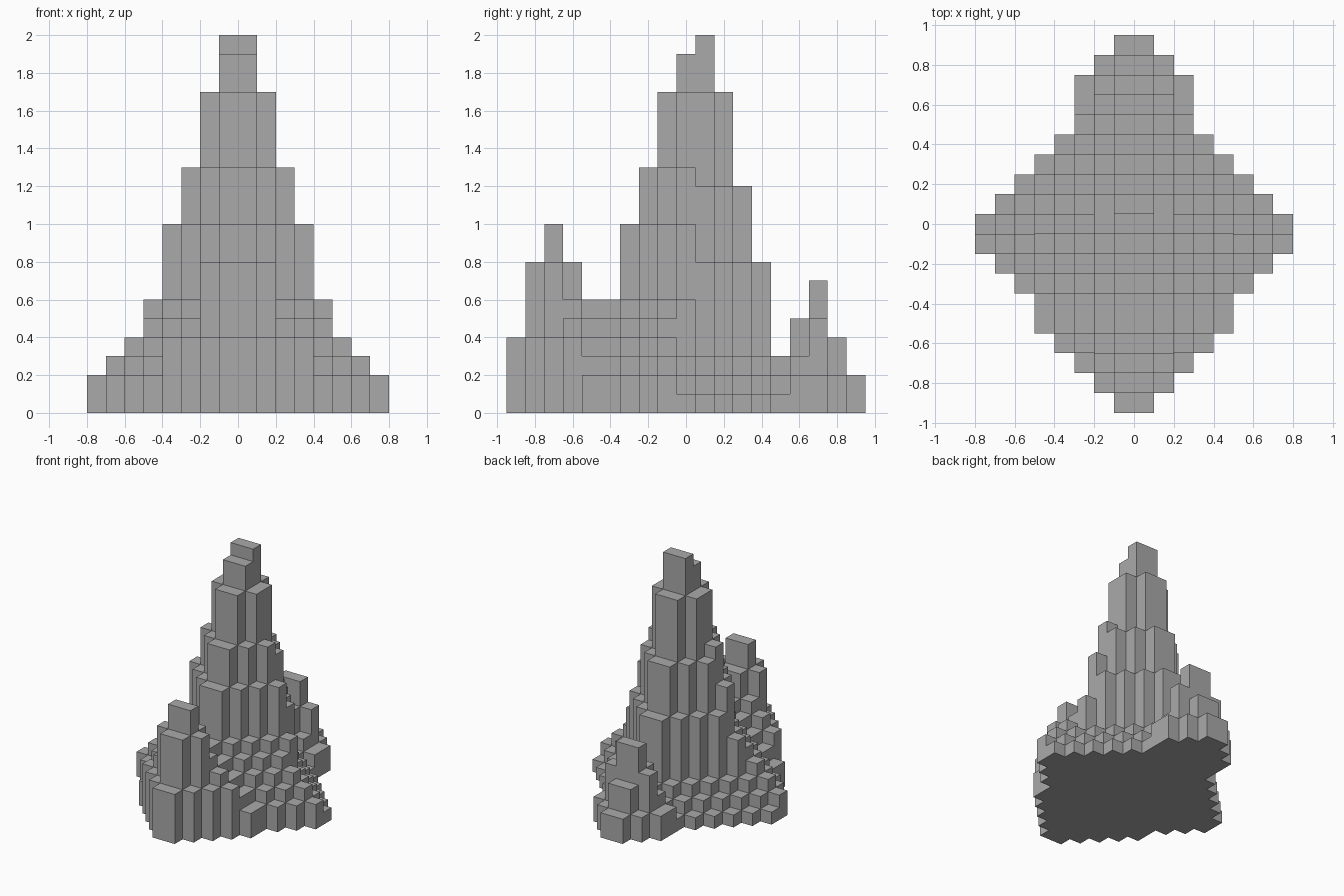
import bpy, bmesh

cube = bpy.data.objects.get("Cube")
if cube:
    bpy.data.objects.remove(cube, do_unlink=True)

CELL = 0.1          # width of one block
HALF = CELL / 2

stone = bpy.data.materials.new("stone_grey")
stone.use_nodes = True
grey = (0.4, 0.4, 0.4, 1.0)
stone.diffuse_color = grey
stone.node_tree.nodes["Principled BSDF"].inputs["Base Color"].default_value = grey

# Terrace heights (in blocks) by diamond ring around the summit
FRONT_RINGS = [19, 17, 13, 10, 6, 5, 4, 3, 2]
BACK_RINGS = [19, 20, 17, 12, 8, 3, 2, 1]

# Small hills: heights outward from the centre line, row by row away from the peak
FRONT_HILL = [[8, 6, 5, 4], [10, 8, 4], [8, 4], [4]]
BACK_HILL = [[5, 3, 2], [7, 5, 2], [4, 2], [2]]
HILL_START = 6


def ring_height(rings, index):
    return rings[index] if index < len(rings) else 0


def height(col, row):
    """Number of blocks stacked at a grid cell; zero outside the footprint."""
    side = col if col >= 0 else -col - 1
    if abs(row) >= HILL_START:
        hill = FRONT_HILL if row < 0 else BACK_HILL
        step = abs(row) - HILL_START
        return ring_height(hill[step], side) if step < len(hill) else 0
    if row < 0:
        return ring_height(FRONT_RINGS, side + min(-row, 4))
    if row == 0 and side <= 4:
        return FRONT_RINGS[side]
    return ring_height(BACK_RINGS, side + row)


def build_terraces(name, rows):
    """Make one closed stepped surface for a band of rows."""
    bm = bmesh.new()

    def face(points):
        bm.faces.new([bm.verts.new(p) for p in points])

    for row in rows:
        for col in range(-8, 8):
            h = height(col, row)
            if not h:
                continue
            x, y, top = (col + 0.5) * CELL, row * CELL, h * CELL
            corners = [(x - HALF, y - HALF), (x + HALF, y - HALF),
                       (x + HALF, y + HALF), (x - HALF, y + HALF)]
            # Top and underside
            face([(a, b, top) for a, b in corners])
            face([(a, b, 0) for a, b in reversed(corners)])
            # Walls down to each lower neighbour
            for dx, dy in ((1, 0), (0, 1), (-1, 0), (0, -1)):
                low = height(col + dx, row + dy) * CELL
                if low < top:
                    px, py = x + dx * HALF, y + dy * HALF
                    tx, ty = -dy * HALF, dx * HALF
                    face([(px - tx, py - ty, low), (px + tx, py + ty, low),
                          (px + tx, py + ty, top), (px - tx, py - ty, top)])

    # Join neighbouring blocks of equal height into single flat faces
    bmesh.ops.remove_doubles(bm, verts=bm.verts, dist=0.001)
    bmesh.ops.dissolve_limit(bm, angle_limit=0.01, verts=bm.verts, edges=bm.edges)
    mesh = bpy.data.meshes.new(name)
    bm.to_mesh(mesh)
    bm.free()
    mesh.materials.append(stone)
    obj = bpy.data.objects.new(name, mesh)
    bpy.context.collection.objects.link(obj)


build_terraces("main_peak", range(1 - HILL_START, HILL_START))
build_terraces("front_hill", range(-9, 1 - HILL_START))
build_terraces("back_hill", range(HILL_START, 10))
